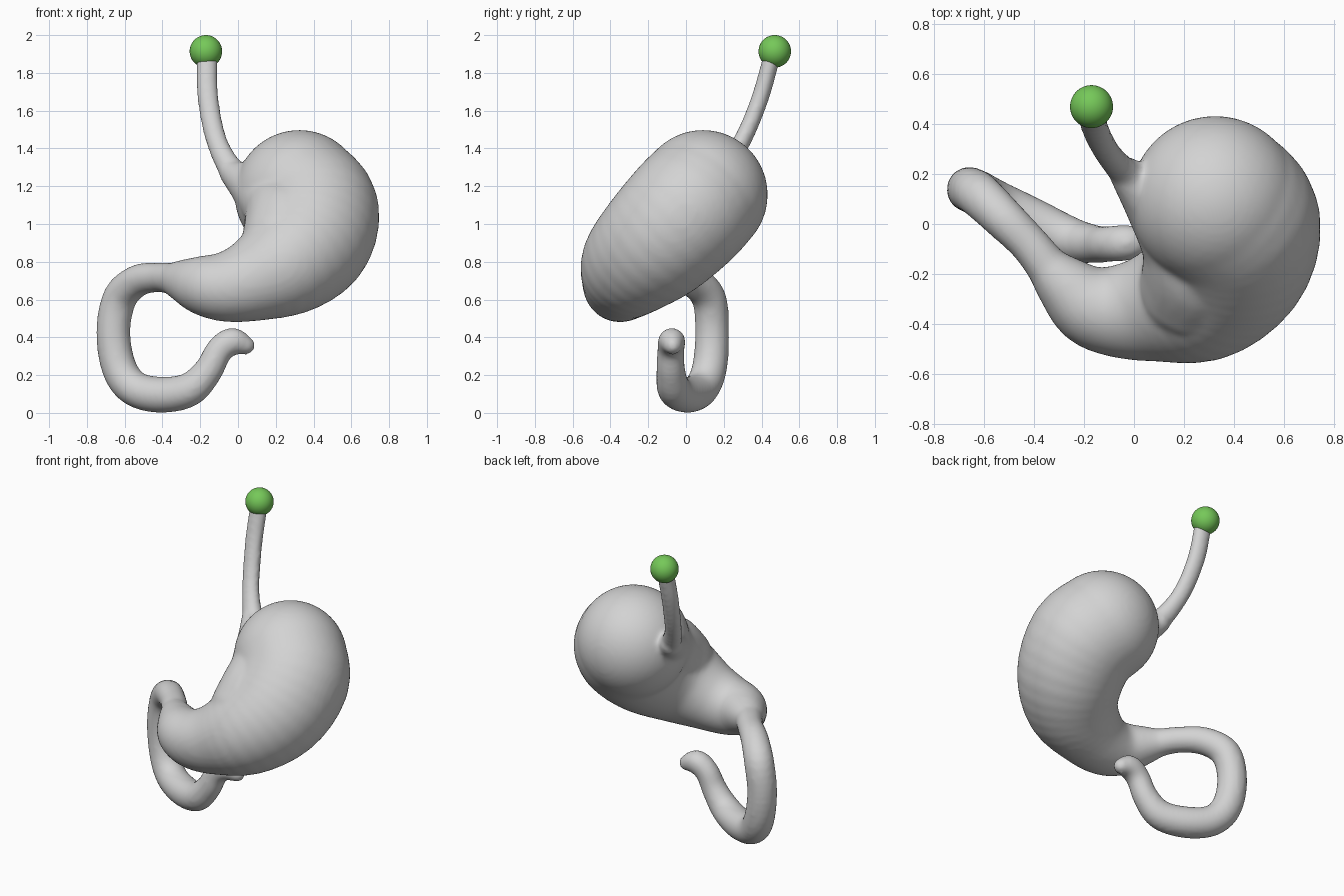
import bpy, bmesh
from mathutils import Vector

if "Cube" in bpy.data.objects:
    bpy.data.objects.remove(bpy.data.objects["Cube"])


def material(name, rgb):
    m = bpy.data.materials.new(name)
    m.diffuse_color = (*rgb, 1)
    m.use_nodes = True
    m.node_tree.nodes["Principled BSDF"].inputs["Base Color"].default_value = m.diffuse_color
    return m


grey = material("soft grey", (0.65, 0.65, 0.65))
green = material("leaf green", (0.18, 0.58, 0.10))


def unit_sphere(detail):
    bm = bmesh.new()
    bmesh.ops.create_icosphere(bm, subdivisions=detail, radius=1)
    bm.verts.index_update()
    out = ([tuple(v.co) for v in bm.verts], [[v.index for v in f.verts] for f in bm.faces])
    bm.free()
    return out


spheres = {d: unit_sphere(d) for d in (3, 4)}
verts, faces = [], []


def spline(pts, steps):
    """Catmull-Rom through (x, y, z, radius) points."""
    p = [Vector(q) for q in pts]
    p = [2 * p[0] - p[1]] + p + [2 * p[-1] - p[-2]]
    out = []
    for a, b, c, d in zip(p, p[1:], p[2:], p[3:]):
        for i in range(steps):
            t = i / steps
            out.append(0.5 * (2 * b + (c - a) * t + (2 * a - 5 * b + 4 * c - d) * t ** 2
                              + (3 * b - a - 3 * c + d) * t ** 3))
    return out + [p[-2]]


def sweep(pts, steps, detail=3, flat=1.0):
    """Overlapping spheres along a path, fused later by the remesh."""
    ball_verts, ball_faces = spheres[detail]
    for x, y, z, r in spline(pts, steps):
        n = len(verts)
        verts.extend((x + r * a, y + r * flat * b, z + r * c) for a, b, c in ball_verts)
        faces.extend([n + i for i in f] for f in ball_faces)


# Stomach sac, from the rounded dome down to the narrow outlet
sweep([(0.325, 0.09, 1.155, 0.343), (0.40, 0.0, 1.06, 0.347), (0.38, -0.14, 0.92, 0.327),
       (0.27, -0.27, 0.80, 0.282), (0.10, -0.33, 0.71, 0.222), (-0.05, -0.35, 0.668, 0.187),
       (-0.17, -0.33, 0.673, 0.160), (-0.27, -0.25, 0.695, 0.119), (-0.34, -0.18, 0.71, 0.086)],
      4, 4)

# Flank that fills the inner curve, widening from the gullet into the sac
sweep([(-0.03, 0.20, 1.27, 0.07), (0.08, 0.08, 1.19, 0.12), (0.215, -0.07, 1.09, 0.19),
       (0.26, -0.17, 1.01, 0.228), (0.245, -0.25, 0.92, 0.225)], 5)

# Looping intestine tube
sweep([(-0.34, -0.18, 0.71, 0.086), (-0.42, -0.08, 0.717, 0.080), (-0.53, 0.03, 0.70, 0.086),
       (-0.625, 0.12, 0.61, 0.092), (-0.66, 0.138, 0.43, 0.092), (-0.63, 0.125, 0.24, 0.094),
       (-0.55, 0.08, 0.13, 0.095), (-0.41, 0.01, 0.096, 0.097), (-0.26, -0.06, 0.122, 0.091),
       (-0.16, -0.08, 0.22, 0.078), (-0.10, -0.08, 0.33, 0.073), (-0.03, -0.075, 0.378, 0.073),
       (0.042, -0.07, 0.357, 0.049)], 5)

# Gullet tube, flattened front to back
sweep([(-0.165, 0.45, 1.87, 0.058), (-0.162, 0.403, 1.70, 0.058), (-0.137, 0.34, 1.53, 0.057),
       (-0.098, 0.275, 1.40, 0.058), (-0.03, 0.20, 1.28, 0.07), (0.06, 0.12, 1.19, 0.10)],
      6, 3, 0.8)

mesh = bpy.data.meshes.new("stomach")
mesh.from_pydata(verts, [], faces)
mesh.materials.append(grey)
stomach = bpy.data.objects.new("stomach", mesh)
bpy.context.collection.objects.link(stomach)

# Fuse into one smooth skin
rm = stomach.modifiers.new("fuse", 'REMESH')
rm.mode = 'VOXEL'
rm.voxel_size = 0.014
rm.use_smooth_shade = True
sm = stomach.modifiers.new("soften", 'SMOOTH')
sm.factor = 0.5
sm.iterations = 10

# Ball on the end of the gullet
bpy.ops.mesh.primitive_uv_sphere_add(segments=48, ring_count=24, radius=0.086,
                                     location=(-0.17, 0.47, 1.914))
ball = bpy.context.object
ball.name = "end_ball"
ball.data.materials.append(green)
bpy.ops.object.shade_smooth()
